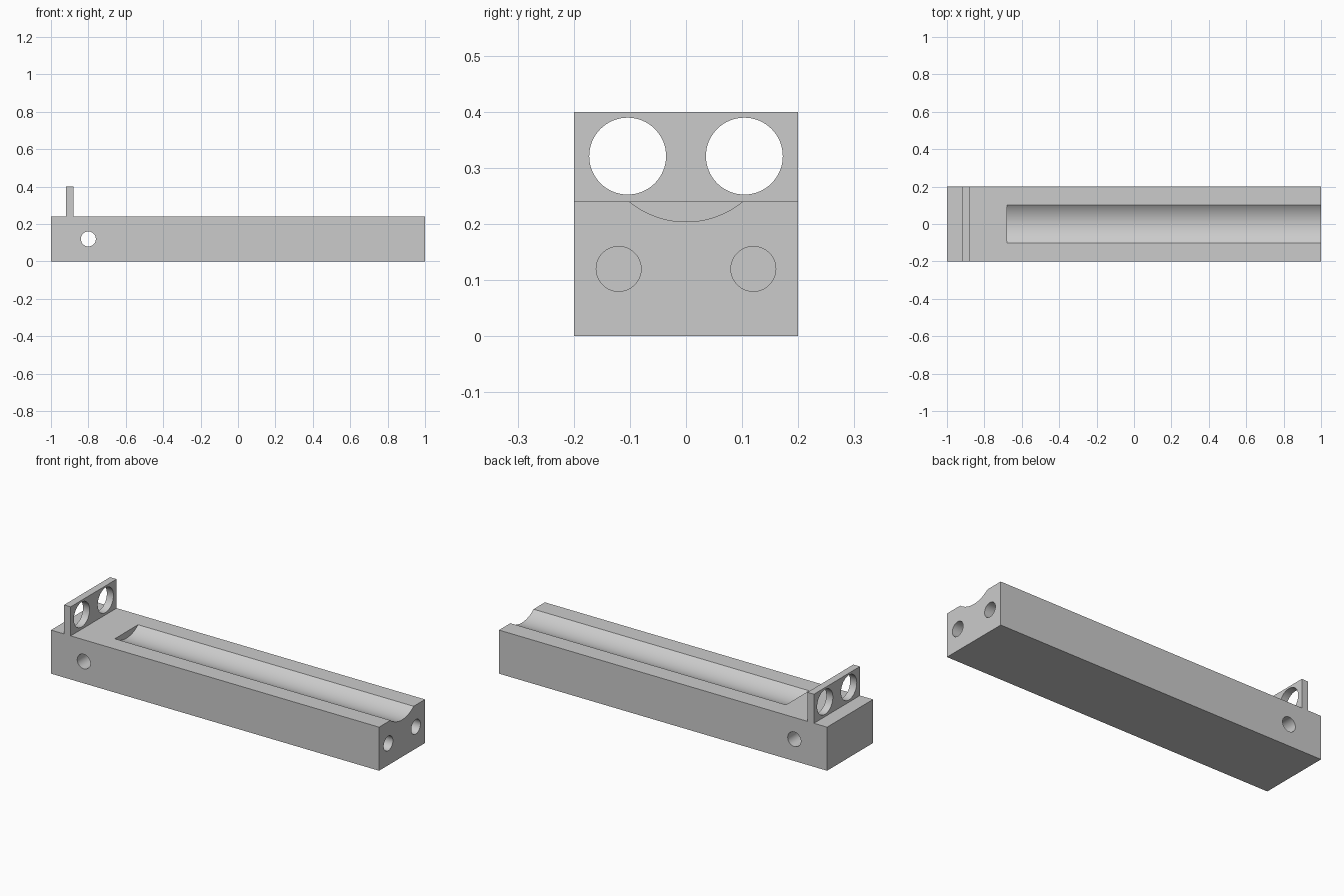
import bpy
from math import pi, radians

cube = bpy.data.objects.get("Cube")
if cube:
    bpy.data.objects.remove(cube, do_unlink=True)

grey = bpy.data.materials.new("plain grey")
grey.use_nodes = True
COLOUR = (0.6, 0.6, 0.6, 1)
grey.diffuse_color = COLOUR
grey.node_tree.nodes["Principled BSDF"].inputs["Base Color"].default_value = COLOUR


def box(name, low, high):
    """Box between two opposite corners."""
    bpy.ops.mesh.primitive_cube_add(size=1, location=[(a + b) / 2 for a, b in zip(low, high)])
    ob = bpy.context.object
    ob.name = name
    ob.scale = [b - a for a, b in zip(low, high)]
    bpy.ops.object.transform_apply(location=True, rotation=True, scale=True)
    ob.data.materials.append(grey)
    return ob


def cutter(axis, centre, radius, length, sides=64):
    """Cylinder lying along x or y, used only for cutting."""
    rotation = (0, pi / 2, 0) if axis == "x" else (pi / 2, 0, 0)
    bpy.ops.mesh.primitive_cylinder_add(vertices=sides, radius=radius, depth=length,
                                        location=centre, rotation=rotation)
    ob = bpy.context.object
    ob.hide_render = True
    ob.data.materials.append(grey)
    return ob


def cut(target, cutters):
    """Subtract the cutters, then shade the curved walls smooth."""
    bpy.context.view_layer.objects.active = target
    for tool in cutters:
        mod = target.modifiers.new("cut", "BOOLEAN")
        mod.operation = "DIFFERENCE"
        mod.solver = "EXACT"
        mod.object = tool
        bpy.ops.object.modifier_apply(modifier=mod.name)
        bpy.data.objects.remove(tool, do_unlink=True)
    bpy.ops.object.select_all(action="DESELECT")
    target.select_set(True)
    bpy.ops.object.shade_smooth_by_angle(angle=radians(30))


# Long base block with a shallow round trough, a cross hole and two blind end holes
base = box("base_block", (-1, -0.2, 0), (1, 0.2, 0.24))
trough = cutter("x", (0.26, 0, 0.364), 0.16, 1.88, sides=128)
cross_hole = cutter("y", (-0.8, 0, 0.12), 0.04, 0.6)
end_holes = [cutter("x", (0.9, side * 0.12, 0.12), 0.04, 0.6) for side in (-1, 1)]
cut(base, [trough, cross_hole] + end_holes)

# Thin upright plate with two large round openings
plate = box("upright_plate", (-0.92, -0.2, 0.24), (-0.88, 0.2, 0.4))
cut(plate, [cutter("x", (-0.9, side * 0.104, 0.321), 0.0685, 0.2) for side in (-1, 1)])
